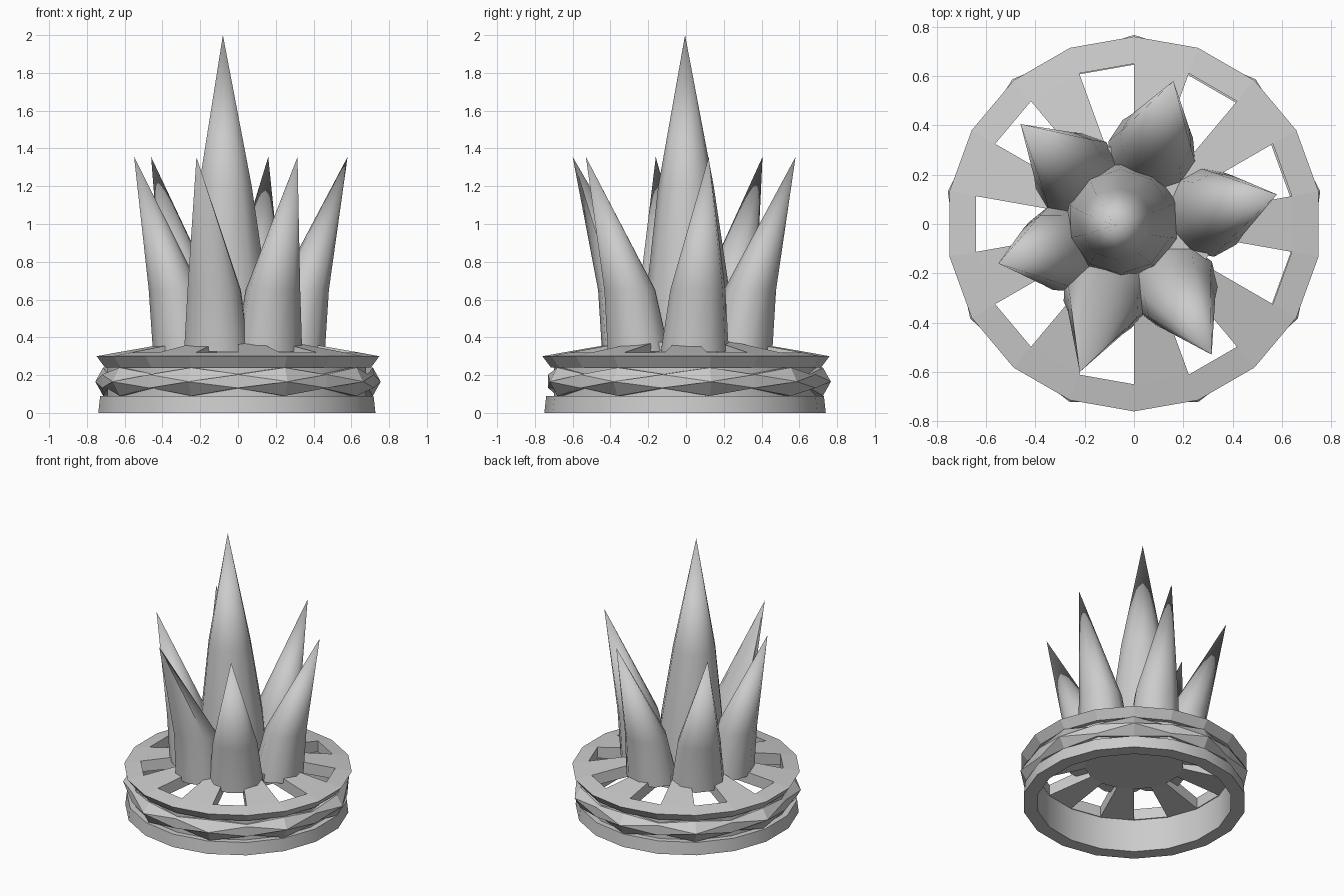
import bpy, bmesh
from math import sin, cos, radians, atan2

if "Cube" in bpy.data.objects:
    bpy.data.objects.remove(bpy.data.objects["Cube"])

SIDES = 18
ANGLES = [radians(10 + 20 * i) for i in range(SIDES)]


def finish(name, verts, faces, smooth=None):
    me = bpy.data.meshes.new(name)
    me.from_pydata(verts, [], faces)
    bm = bmesh.new()
    bm.from_mesh(me)
    bmesh.ops.recalc_face_normals(bm, faces=bm.faces)
    bm.to_mesh(me)
    bm.free()
    ob = bpy.data.objects.new(name, me)
    bpy.context.collection.objects.link(ob)
    if smooth:
        bpy.ops.object.select_all(action='DESELECT')
        ob.select_set(True)
        bpy.context.view_layer.objects.active = ob
        bpy.ops.object.shade_smooth_by_angle(angle=radians(smooth))
    return ob


def ring(name, profile_at, center=(0, 0), smooth=None):
    """Closed ring; profile_at(i) gives the (radius, z) section at corner i."""
    verts, faces = [], []
    for i, a in enumerate(ANGLES):
        verts += [(center[0] + r * cos(a), center[1] + r * sin(a), z) for r, z in profile_at(i)]
    m = len(verts) // SIDES
    for i in range(SIDES):
        j = (i + 1) % SIDES
        for k in range(m):
            l = (k + 1) % m
            faces.append((i * m + k, j * m + k, j * m + l, i * m + l))
    return finish(name, verts, faces, smooth)


def spike(name, sections, tip, turn=0.0, sides=10):
    """Bent cone through (x, y, z, radial, tangential) sections up to a point."""
    verts, faces = [], []
    for x, y, z, rr, rt in sections:
        for k in range(sides):
            a = radians(360 * k / sides + 18)
            p, q = rr * cos(a), rt * sin(a)
            verts.append((x + p * cos(turn) - q * sin(turn), y + p * sin(turn) + q * cos(turn), z))
    verts.append(tip)
    top = (len(sections) - 1) * sides
    for k in range(sides):
        l = (k + 1) % sides
        for s in range(0, top, sides):
            faces.append((s + k, s + l, s + sides + l, s + sides + k))
        faces.append((top + k, top + l, len(verts) - 1))
    faces.append(tuple(range(sides)))
    return finish(name, verts, faces, 40)


# Foot ring with the wall behind the faceted band
ring("foot_ring", lambda i: [(.65, 0), (.745, 0), (.735, .09), (.695, .09), (.695, .245), (.65, .245)],
     (-.006, -.005), 30)


# Faceted band: outward points alternating with short upright edges
def band_section(i):
    if i % 2 == 0:
        return [(.67, .09), (.725, .09), (.767, .165), (.767, .166), (.725, .24), (.67, .24)]
    return [(.67, .13), (.70, .13), (.73, .132), (.73, .203), (.70, .205), (.67, .205)]


ring("faceted_band", band_section)

# Spoked top plate with nine windows
levels = [((.33, .375), (.33, .29)), ((.65, .32), (.65, .24)), ((.76, .30), (.715, .24))]
verts = []
for (rt, zt), (rb, zb) in levels:
    verts += [(rt * cos(a), rt * sin(a), zt) for a in ANGLES]
    verts += [(rb * cos(a), rb * sin(a), zb) for a in ANGLES]
verts += [(0, 0, .385), (0, 0, .29)]


def v(level, low, i):
    return (2 * level + low) * SIDES + i % SIDES


faces = []
for i in range(SIDES):
    j = i + 1
    faces.append((v(2, 0, i), v(2, 0, j), v(2, 1, j), v(2, 1, i)))
    for low in (0, 1):
        faces.append((v(1, low, i), v(1, low, j), v(2, low, j), v(2, low, i)))
        faces.append((v(0, low, i), v(0, low, j), 6 * SIDES + low))
        if i % 2:
            faces.append((v(0, low, i), v(0, low, j), v(1, low, j), v(1, low, i)))
    faces.append((v(0, 0, i), v(1, 0, i), v(1, 1, i), v(0, 1, i)))
    if i % 2 == 0:
        for lev in (0, 1):
            faces.append((v(lev, 0, i), v(lev, 0, j), v(lev, 1, j), v(lev, 1, i)))
finish("spoked_plate", verts, faces)

# Tall middle spike
spike("center_spike",
      [(-.05, .015, .32, .24, .24), (-.055, .01, .7, .212, .212), (-.067, .0, 1.2, .147, .147)],
      (-.08, -.005, 2.0))

# Six leaning outer spikes: tip position and direction of the foot
outer = [(.16, .58, 76), (.58, .12, 9), (.315, -.53, -57), (-.22, -.60, -112),
         (-.55, -.16, -161), (-.46, .405, 140)]
for n, (x, y, foot) in enumerate(outer):
    f = radians(foot)
    m = (f + atan2(y, x)) / 2
    spike(f"outer_spike_{n + 1}",
          [(cos(f) * .30, sin(f) * .30, .325, .165, .182),
           (cos(m) * .35, sin(m) * .35, .65, .138, .148)],
          (x, y, 1.355), f)
